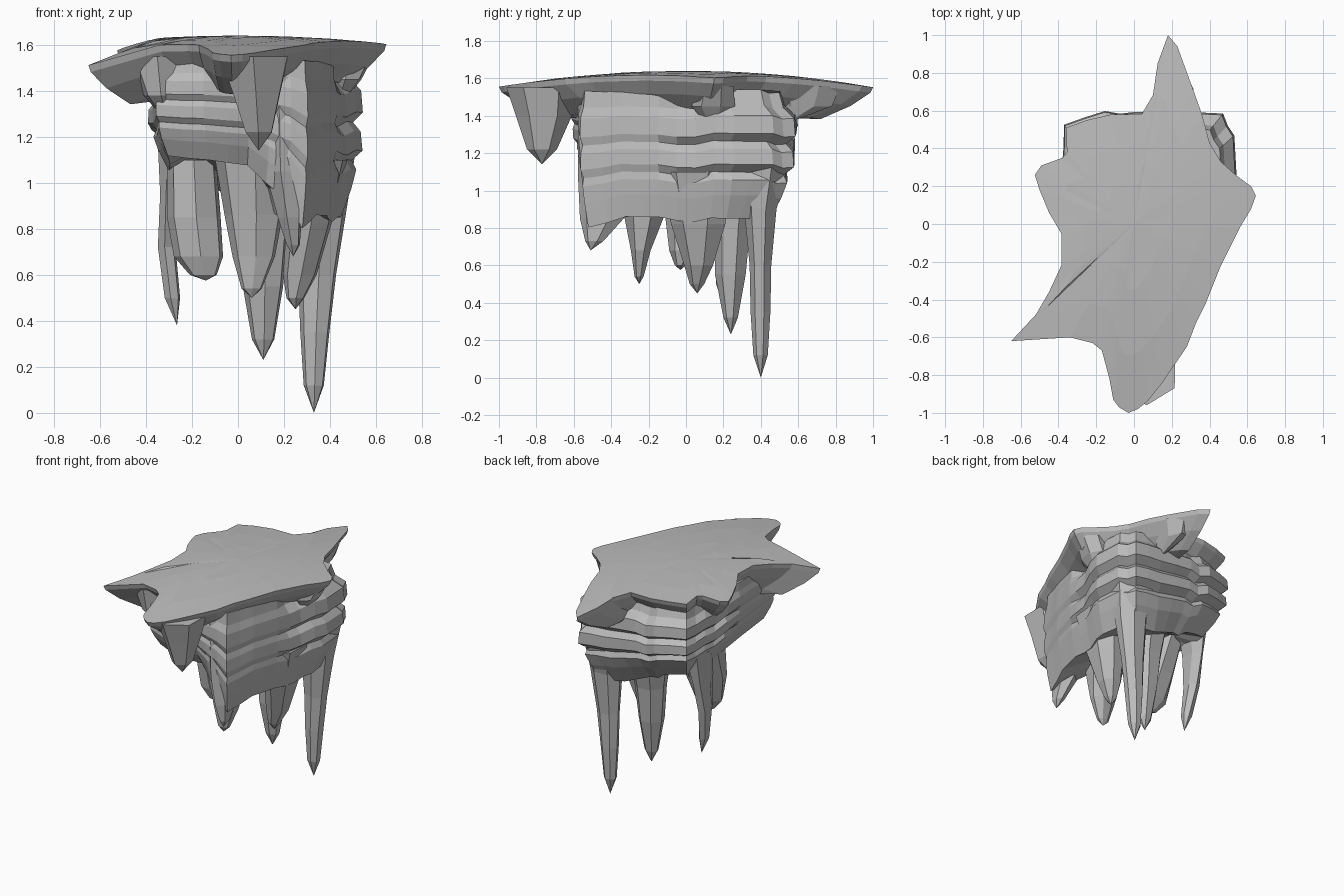
import bpy, bmesh, math, random
from mathutils import Vector

random.seed(4)
rock = bpy.data.materials.new("grey_rock")
rock.diffuse_color = (0.5, 0.5, 0.5, 1)


def loft(name, rings, top=None, bottom=None):
    """Skin a stack of equal-length rings; close each end with a point or a cap."""
    bm = bmesh.new()
    vr = [[bm.verts.new(p) for p in r] for r in rings]
    n = len(vr[0])
    for a, b in zip(vr, vr[1:]):
        for i in range(n):
            j = (i + 1) % n
            bm.faces.new((a[i], a[j], b[j], b[i]))
    for ring, tip in ((vr[0], top), (vr[-1], bottom)):
        if tip is None:
            bm.faces.new(ring)
        else:
            v = bm.verts.new(tip)
            for i in range(n):
                bm.faces.new((ring[i], ring[(i + 1) % n], v))
    bmesh.ops.recalc_face_normals(bm, faces=bm.faces)
    me = bpy.data.meshes.new(name)
    bm.to_mesh(me)
    bm.free()
    me.materials.append(rock)
    ob = bpy.data.objects.new(name, me)
    bpy.context.collection.objects.link(ob)
    return ob


# --- star-shaped top slab -------------------------------------------------
outline = [
    (.18, 1), (.23, .94), (.31, .72), (.36, .58), (.40, .43), (.46, .33),
    (.55, .25), (.62, .20), (.645, .15), (.62, .08), (.56, -.02), (.46, -.22),
    (.38, -.42), (.33, -.52), (.28, -.65), (.15, -.84), (.07, -.94), (.02, -.98),
    (-.03, -1), (-.08, -.97), (-.11, -.93), (-.13, -.82), (-.17, -.67),
    (-.22, -.63), (-.34, -.60), (-.65, -.62), (-.52, -.48), (-.45, -.36),
    (-.385, -.22), (-.385, -.05), (-.45, .06), (-.50, .18), (-.525, .26),
    (-.49, .31), (-.38, .35), (-.355, .38), (-.36, .51), (-.25, .55),
    (-.12, .58), (.04, .58), (.11, .70), (.125, .85)]


def rim_z(x, y):
    return 1.64 - .085 * (x * x + y * y) - .2 * max(0, -x - .35)


def slab_ring(s, drop):
    return [(x * s, y * s, (rim_z(x * s, y * s) if s < 1 and drop == 0 else rim_z(x, y)) - drop)
            for x, y in outline]


loft("top_slab", [slab_ring(.35, 0), slab_ring(.7, 0), slab_ring(1, 0), slab_ring(.985, .03),
                  slab_ring(.88, .10), slab_ring(.72, .17)],
     top=(0, 0, 1.64), bottom=(0, 0, 1.4))

# --- layered rock body: columns of (x, y, bottom z, bottom scale) ----------
columns = [
    (-.36, -.54, 1.12, .85), (-.15, -.61, 1.10, .85), (.05, -.58, 1.08, .82),
    (.23, -.57, .92, .92), (.30, -.56, .80, .93), (.37, -.35, .86, .92),
    (.43, -.15, .86, .9), (.46, .05, .84, .9), (.52, .25, .84, .85),
    (.51, .45, .84, .82), (.46, .57, .84, .78), (.25, .57, .86, .75),
    (.0, .57, .93, .7), (-.15, .58, .98, .7), (-.36, .51, 1.02, .75),
    (-.37, .30, 1.03, .77), (-.38, .08, 1.04, .78), (-.37, -.25, 1.08, .8)]
# each column followed by a halfway one
fine = []
for i, c in enumerate(columns):
    d = columns[(i + 1) % len(columns)]
    fine += [c, tuple((p + q) / 2 for p, q in zip(c, d))]
# (depth fraction, ledge push) of the strata
strata = [(0, -.12), (.12, -.08), (.2, .02), (.34, .04), (.40, -.04), (.46, .03),
          (.58, .06), (.64, -.02), (.70, .03), (.82, .02), (1, 0)]
jit = [random.uniform(-.015, .015) for _ in fine]
rings = []
for t, push in strata:
    r = []
    for k, (x, y, zb, s) in enumerate(fine):
        amp = 1 if y > -.1 and not (x < .3 and y < 0) else .3
        f = 1 + (s - 1) * t ** 3 + push * amp + jit[k] * amp
        r.append((x * f, y * f, 1.53 + (zb - 1.53) * t + jit[k] * amp))
    rings.append(r)
# hollow underside
rings.append([(x * s * .6, y * s * .6, zb + .06) for x, y, zb, s in fine])
loft("rock_body", rings, bottom=(0, 0, 1.0))


# --- hanging spikes: (x, y, z, half width, half depth) down to a tip -------
def spike(name, path, tip, sides=7, turn=.3):
    rs = [[(x + a * math.cos(turn + 2 * math.pi * i / sides),
            y + b * math.sin(turn + 2 * math.pi * i / sides), z)
           for i in range(sides)] for x, y, z, a, b in path]
    return loft(name, rs, bottom=tip)


spike("long_spike", [(.36, .42, 1.15, .16, .14), (.36, .40, .90, .12, .09),
                     (.345, .40, .60, .085, .06), (.335, .40, .35, .065, .055),
                     (.33, .40, .12, .045, .04)], (.33, .40, 0))
spike("middle_spike", [(.11, .26, 1.1, .16, .16), (.11, .25, .80, .115, .10),
                       (.11, .24, .55, .09, .085), (.11, .24, .32, .05, .04)],
      (.11, .24, .23))
spike("right_spike", [(.34, .06, 1.1, .14, .20), (.31, .07, .82, .10, .15),
                      (.27, .07, .60, .075, .08), (.25, .06, .50, .04, .04)],
      (.25, .06, .45))
spike("front_spike", [(.06, -.22, 1.15, .17, .16), (.07, -.22, .86, .13, .11),
                      (.07, -.24, .68, .095, .055), (.06, -.25, .54, .045, .025)],
      (.06, -.25, .50))
spike("blunt_spike", [(-.20, .06, 1.1, .11, .16), (-.19, .0, .85, .12, .11),
                      (-.17, -.02, .68, .11, .07), (-.15, -.03, .60, .06, .03)],
      (-.14, -.03, .575))
spike("thin_left_spike", [(-.29, .26, 1.15, .06, .14), (-.305, .24, .95, .035, .11),
                          (-.31, .22, .72, .04, .07), (-.285, .20, .50, .035, .04)],
      (-.265, .20, .38), 6)
spike("front_blade", [(.20, -.44, 1.46, .11, .14), (.205, -.43, 1.05, .09, .15),
                      (.225, -.45, .85, .055, .12), (.24, -.49, .73, .03, .05)],
      (.24, -.51, .68), 6)
spike("prow_wedge", [(.07, -.77, 1.55, .17, .19), (.08, -.76, 1.40, .12, .15),
                     (.09, -.77, 1.22, .065, .08)], (.09, -.77, 1.14), 6, .5)

# --- under-slab brackets tying overhangs to the body ----------------------
spike("left_bracket", [(-.36, -.50, 1.55, .12, .09), (-.34, -.48, 1.38, .07, .09)],
      (-.30, -.45, 1.25))
spike("back_tip_bracket", [(.22, .66, 1.56, .10, .18), (.22, .64, 1.45, .06, .15)],
      (.24, .54, 1.36))
spike("right_bracket", [(.48, .16, 1.56, .12, .10), (.46, .15, 1.45, .08, .12)],
      (.42, .15, 1.3))
